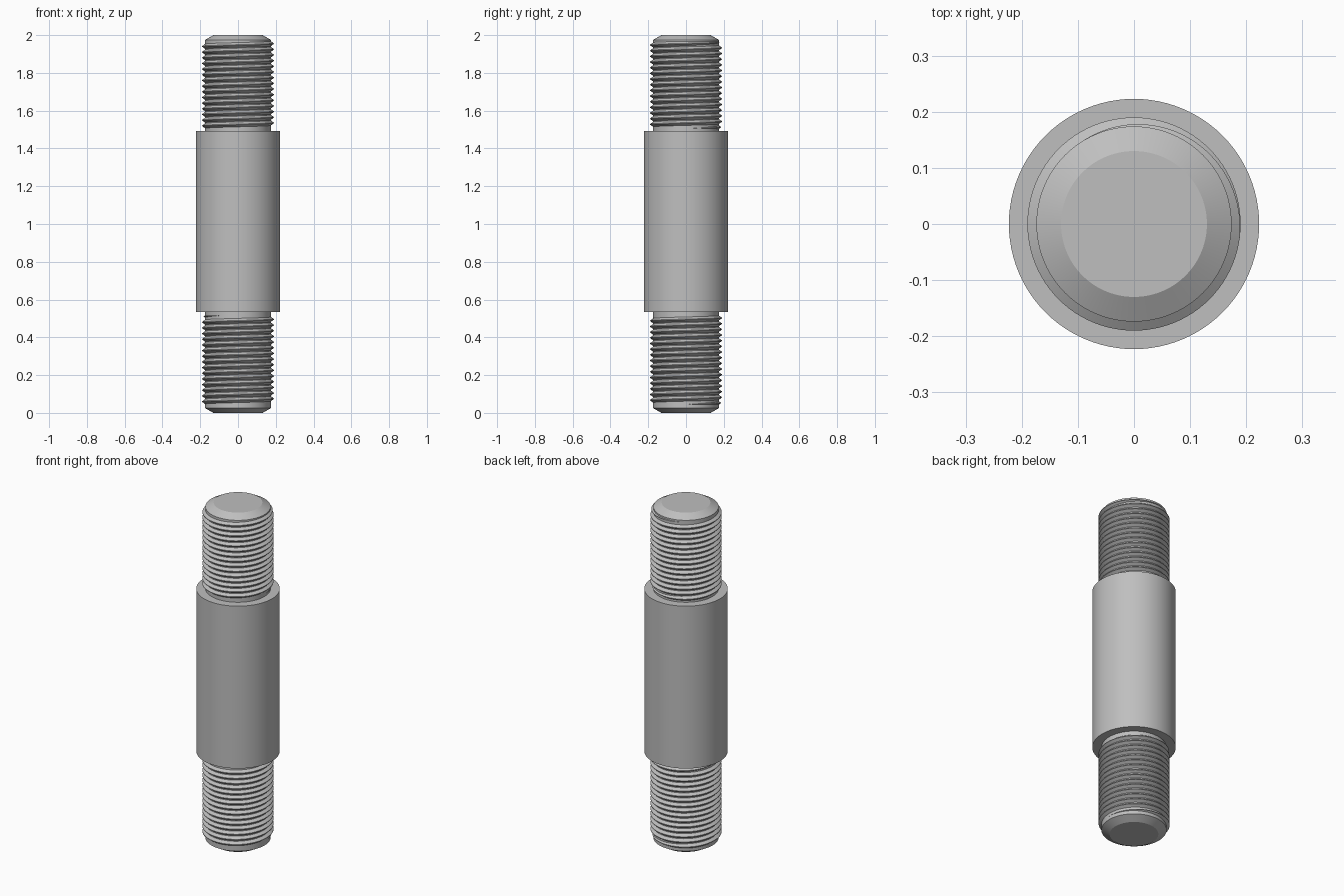
import bpy, bmesh, math

cube = bpy.data.objects.get("Cube")
if cube:
    bpy.data.objects.remove(cube, do_unlink=True)

SEG = 96
ROOT, CREST, PITCH = 0.174, 0.19, 0.03

steel = bpy.data.materials.new("grey_steel")
steel.use_nodes = True
GREY = (0.52, 0.52, 0.52, 1)
steel.diffuse_color = GREY
steel.node_tree.nodes["Principled BSDF"].inputs["Base Color"].default_value = GREY


def finish(name, bm, angle=30):
    bmesh.ops.recalc_face_normals(bm, faces=bm.faces)
    mesh = bpy.data.meshes.new(name)
    bm.to_mesh(mesh)
    bm.free()
    mesh.materials.append(steel)
    obj = bpy.data.objects.new(name, mesh)
    bpy.context.collection.objects.link(obj)
    bpy.ops.object.select_all(action="DESELECT")
    obj.select_set(True)
    bpy.context.view_layer.objects.active = obj
    bpy.ops.object.shade_smooth_by_angle(angle=math.radians(angle))
    return obj


def turned(name, profile):
    """Revolve (radius, z) points about z and cap both ends."""
    bm = bmesh.new()
    rings = [[bm.verts.new((r * math.cos(k * math.tau / SEG), r * math.sin(k * math.tau / SEG), z))
              for k in range(SEG)] for r, z in profile]
    for a, b in zip(rings, rings[1:]):
        for k in range(SEG):
            n = (k + 1) % SEG
            bm.faces.new((a[k], a[n], b[n], b[k]))
    bm.faces.new(rings[0])
    bm.faces.new(rings[-1])
    return finish(name, bm, 20)


def thread(name, z_low, z_high, start):
    """Right-handed V ridge along a helix, fading into the core at both ends."""
    bm = bmesh.new()
    turns = (z_high - z_low) / PITCH
    steps = int(turns * SEG)
    fade = SEG * 0.35
    half = PITCH * 0.48
    sections = []
    for i in range(steps + 1):
        a = start + i * math.tau / SEG
        z = z_low + PITCH * i / SEG
        grow = max(min(1, i / fade, (steps - i) / fade), 0.02)
        tip = ROOT + (CREST - ROOT) * grow
        flat = PITCH * 0.06
        section = ((ROOT - 0.002, -half * grow), (tip, -flat * grow),
                   (tip, flat * grow), (ROOT - 0.002, half * grow))
        sections.append([bm.verts.new((r * math.cos(a), r * math.sin(a), z + dz))
                         for r, dz in section])
    for p, q in zip(sections, sections[1:]):
        for j in range(4):
            n = (j + 1) % 4
            bm.faces.new((p[j], p[n], q[n], q[j]))
    bm.faces.new(sections[0])
    bm.faces.new(sections[-1])
    return finish(name, bm)


# Plain middle barrel
turned("barrel", [(0.223, 0.535), (0.223, 1.492)])

# Chamfered threaded ends
turned("lower_core", [(0.13, 0), (ROOT, 0.025), (ROOT, 0.54)])
turned("upper_core", [(ROOT, 1.48), (ROOT, 1.975), (0.13, 2)])
thread("lower_thread", 0.045, 0.515, 0)
thread("upper_thread", 1.505, 1.965, 0)
